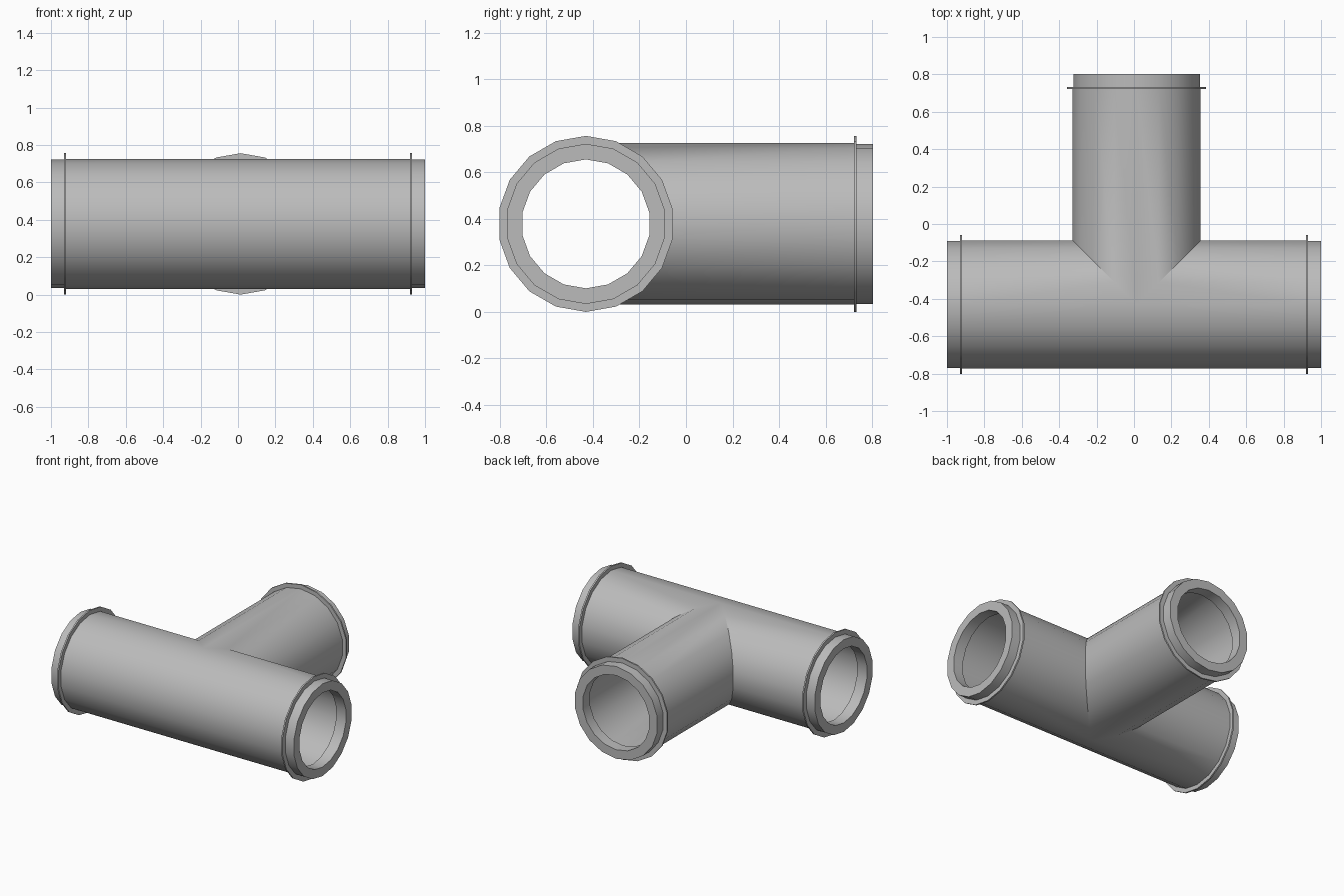
import bpy, bmesh, math
from mathutils import Vector

cube = bpy.data.objects.get("Cube")
if cube:
    bpy.data.objects.remove(cube, do_unlink=True)

SIDES = 18
HUB = Vector((0.014, -0.43, 0.378))      # where the pipe axes meet
X, Y, Z = Vector((1, 0, 0)), Vector((0, 1, 0)), Vector((0, 0, 1))
OUTER, INNER = 0.347, 0.325

grey = bpy.data.materials.new("grey_metal")
grey.use_nodes = True
colour = (0.5, 0.5, 0.5, 1)
grey.diffuse_color = colour
grey.node_tree.nodes["Principled BSDF"].inputs["Base Color"].default_value = colour

# name, axis, sideways direction, length from hub, mitre rule
ARMS = [
    ("left", X, Y, 1 - HUB.x, lambda w: max(0, w)),
    ("right", -X, Y, 1 + HUB.x, lambda w: max(0, w)),
    ("back", Y, X, 0.803 - HUB.y, abs),
]


def point(axis, side, radius, k, along):
    a = -math.pi / 2 + math.tau * k / SIDES
    w = radius * math.cos(a)
    t = along(w) if callable(along) else along
    return HUB + axis * t + side * w + Z * radius * math.sin(a)


def sweep(bm, axis, side, stations, closed=False):
    """Join rings given as (distance along the axis, radius)."""
    rings = [[bm.verts.new(point(axis, side, r, k, t)) for k in range(SIDES)]
             for t, r in stations]
    pairs = list(zip(rings, rings[1:]))
    if closed:
        pairs.append((rings[-1], rings[0]))
    for a, b in pairs:
        for k in range(SIDES):
            n = (k + 1) % SIDES
            bm.faces.new((a[k], a[n], b[n], b[k]))


def finish(bm, name):
    bmesh.ops.remove_doubles(bm, verts=bm.verts, dist=0.0001)
    bmesh.ops.recalc_face_normals(bm, faces=bm.faces)
    mesh = bpy.data.meshes.new(name)
    bm.to_mesh(mesh)
    bm.free()
    mesh.materials.append(grey)
    obj = bpy.data.objects.new(name, mesh)
    bpy.context.collection.objects.link(obj)
    bpy.ops.object.select_all(action='DESELECT')
    obj.select_set(True)
    bpy.context.view_layer.objects.active = obj
    bpy.ops.object.shade_smooth_by_angle(angle=math.radians(30))


# Hollow tee body: three mitred arms meeting at the hub
bm = bmesh.new()
for name, axis, side, length, mitre in ARMS:
    end = length - 0.075
    sweep(bm, axis, side, [(mitre, OUTER), (end, OUTER), (end, INNER), (mitre, INNER)])
finish(bm, "tee_body")

# End collars: thick spigot with a thin raised flange
for name, axis, side, length, mitre in ARMS:
    bm = bmesh.new()
    back, front = length - 0.081, length - 0.070
    sweep(bm, axis, side, [(back, 0.277), (length, 0.277), (length, 0.344),
                           (front, 0.344), (front, 0.378), (back, 0.378)], closed=True)
    finish(bm, name + "_end_collar")
